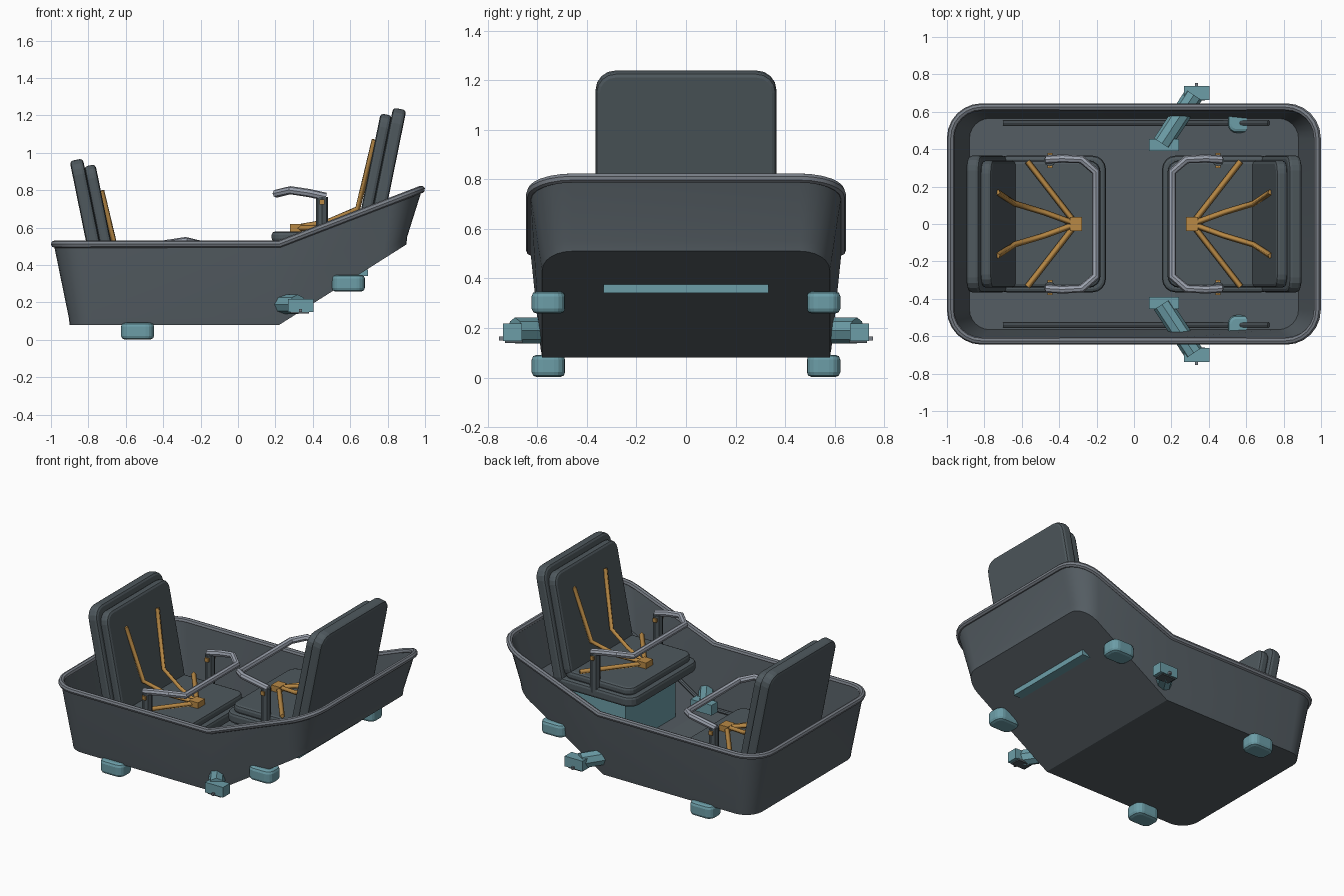
import bpy, bmesh, math
from mathutils import Vector

cube = bpy.data.objects.get("Cube")
if cube:
    bpy.data.objects.remove(cube, do_unlink=True)


def material(name, r, g, b):
    m = bpy.data.materials.new(name)
    m.use_nodes = True
    m.diffuse_color = (r, g, b, 1)
    m.node_tree.nodes["Principled BSDF"].inputs["Base Color"].default_value = (r, g, b, 1)
    return m


SLATE = material("slate_shell", .09, .11, .125)
PAD = material("seat_pad", .077, .098, .11)
RIM = material("rim_grey", .19, .21, .24)
STEEL = material("light_steel", .33, .36, .42)
TEAL = material("teal_metal", .15, .34, .39)
ORANGE = material("orange_strap", .48, .25, .06)


def finish(ob, mat, smooth=True):
    ob.data.materials.append(mat)
    bpy.ops.object.select_all(action='DESELECT')
    ob.select_set(True)
    bpy.context.view_layer.objects.active = ob
    if ob.type == 'CURVE':
        bpy.ops.object.convert(target='MESH')
        ob = bpy.context.object
    if smooth:
        bpy.ops.object.shade_smooth_by_angle(angle=math.radians(32))
    return ob


def from_bmesh(name, bm, mat, smooth=True):
    bmesh.ops.recalc_face_normals(bm, faces=bm.faces[:])
    me = bpy.data.meshes.new(name)
    bm.to_mesh(me)
    bm.free()
    ob = bpy.data.objects.new(name, me)
    bpy.context.collection.objects.link(ob)
    return finish(ob, mat, smooth)


def block(name, size, loc, mat, axis=2, corner=0, edge=0, lean=0):
    """Box with rounded corners around one axis, then softened edges."""
    bm = bmesh.new()
    bmesh.ops.create_cube(bm, size=1)
    bmesh.ops.scale(bm, vec=size, verts=bm.verts)
    if corner:
        along = [e for e in bm.edges
                 if abs((e.verts[0].co - e.verts[1].co)[axis]) > size[axis] * .9]
        bmesh.ops.bevel(bm, geom=along, offset=corner, segments=4, profile=.5, affect='EDGES')
    ob = from_bmesh(name, bm, mat, smooth=not edge)
    ob.location = loc
    ob.rotation_euler.y = lean
    if edge:
        mod = ob.modifiers.new("soft_edge", 'BEVEL')
        mod.width = edge
        mod.segments = 2
        mod.limit_method = 'ANGLE'
        mod.angle_limit = math.radians(40)
    return ob


def tube(name, points, radius, mat, sides=8, closed=False):
    cu = bpy.data.curves.new(name, 'CURVE')
    cu.dimensions = '3D'
    cu.bevel_depth = radius
    cu.bevel_resolution = (sides - 4) // 2
    cu.use_fill_caps = True
    sp = cu.splines.new('POLY')
    sp.points.add(len(points) - 1)
    for p, co in zip(sp.points, points):
        p.co = (*co, 1)
    sp.use_cyclic_u = closed
    ob = bpy.data.objects.new(name, cu)
    bpy.context.collection.objects.link(ob)
    return finish(ob, mat, sides > 4)


# Tub: rounded rings whose height bends upward past the kink
KINK = .22


def floor_z(x):
    return .08 + max(0, x - KINK) * .632


def top_z(x):
    return .512 + max(0, x - KINK) * .385


def ring(hx, hy, r, height, lift=0):
    pts = []
    for sx, sy, start in ((1, -1, 270), (1, 1, 0), (-1, 1, 90), (-1, -1, 180)):
        if (sx, sy) in ((1, -1), (-1, 1)):
            pts.append((KINK, sy * hy))
        for i in range(7):
            a = math.radians(start + i * 15)
            pts.append((sx * (hx - r) + r * math.cos(a), sy * (hy - r) + r * math.sin(a)))
    return [Vector((x, y, height(x) + lift)) for x, y in pts]


bm = bmesh.new()
rings = [ring(.9, .58, .12, floor_z),
         ring(.905, .587, .125, floor_z, .04),
         ring(.985, .628, .17, top_z),
         ring(.965, .608, .15, top_z),
         ring(.88, .565, .11, floor_z, .025)]
loops = [[bm.verts.new(p) for p in r] for r in rings]
n = len(loops[0])
for a, b in zip(loops, loops[1:]):
    for i in range(n):
        j = (i + 1) % n
        bm.faces.new((a[i], a[j], b[j], b[i]))
for loop in (loops[0], loops[-1]):
    bm.faces.new(loop[:n // 2 + 1])
    bm.faces.new(loop[n // 2:] + loop[:1])
from_bmesh("tub", bm, SLATE)
tube("tub_rim", ring(.98, .625, .165, top_z), .02, RIM, closed=True)


# Facing seats with pedestal, lap bar and harness
def seat(side, drop):
    tag = "raised" if side > 0 else "low"

    def at(x, y, z):
        return (side * x, y, z - drop)

    lean = side * math.radians(11.5)
    block(tag + "_seat_base", (.6, .73, .07), at(.45, 0, .495), PAD, 2, .07, .018)
    block(tag + "_seat_cushion", (.52, .68, .055), at(.44, 0, .552), PAD, 2, .06, .018)
    block(tag + "_back_shell", (.072, .73, .8), at(.785, 0, .843), PAD, 0, .08, .018, lean)
    block(tag + "_back_cushion", (.062, .68, .7), at(.723, 0, .862), PAD, 0, .07, .018, lean)

    # Pedestal follows the floor
    bm = bmesh.new()
    low, high = sorted((side * .27, side * .68))
    prof = [(low, floor_z(low) + .02), (high, floor_z(high) + .02),
            (high, .465 - drop), (low, .465 - drop)]
    f = bm.faces.new([bm.verts.new((x, -.27, z)) for x, z in prof])
    ext = bmesh.ops.extrude_face_region(bm, geom=[f])
    bmesh.ops.translate(bm, vec=(0, .54, 0),
                        verts=[v for v in ext["geom"] if isinstance(v, bmesh.types.BMVert)])
    from_bmesh(tag + "_pedestal", bm, TEAL, False)

    # Lap bar
    half = [(.47, .345, .765), (.38, .35, .785), (.28, .345, .8), (.205, .28, .782)]
    path = half + [(x, -y, z) for x, y, z in reversed(half)]
    tube(tag + "_lap_bar", [at(*p) for p in path], .022, STEEL)

    # Harness
    block(tag + "_buckle", (.065, .075, .04), at(.31, 0, .6), ORANGE)
    for s in (-1, 1):
        tube(tag + "_bar_post", [at(.45, s * .34, .5), at(.45, s * .34, .765)], .032, PAD)
        block(tag + "_post_pin", (.026, .08, .026), at(.45, s * .34, .737), ORANGE)
        tube(tag + "_hip_strap", [at(.31, 0, .597), at(.57, s * .335, .597)], .016, ORANGE, 4)
        tube(tag + "_shoulder_strap",
             [at(.31, 0, .6), at(.48, s * .062, .63), at(.64, s * .11, .7),
              at(.73, s * .17, 1.07)], .016, ORANGE, 4)


seat(1, 0)
seat(-1, .272)

# Undercarriage, mirrored across the centre line
for s in (-1, 1):
    for label, x, z in (("low", -.537, .047), ("raised", .59, .303)):
        block(label + "_runner_pad", (.177, .135, .09), (x, s * .555, z), TEAL, 2, .045, .02)
    tube("steering_arm", [(.15, s * .43, .19), (.32, s * .69, .19)], .052, TEAL)
    block("arm_inner_bracket", (.16, .065, .07), (.16, s * .423, .185), TEAL)
    block("arm_outer_bracket", (.135, .075, .07), (.335, s * .7, .183), TEAL)
    block("bracket_plate", (.1, .07, .014), (.33, s * .695, .147), PAD)
    block("bracket_pin", (.016, .07, .016), (.335, s * .72, .157), RIM)
    tube("floor_rail", [(x, s * .54, floor_z(x) + .035) for x in (-.7, KINK, .72)], .014, SLATE)
block("cross_bar", (.07, .665, .035), (.66, 0, .358), TEAL)
